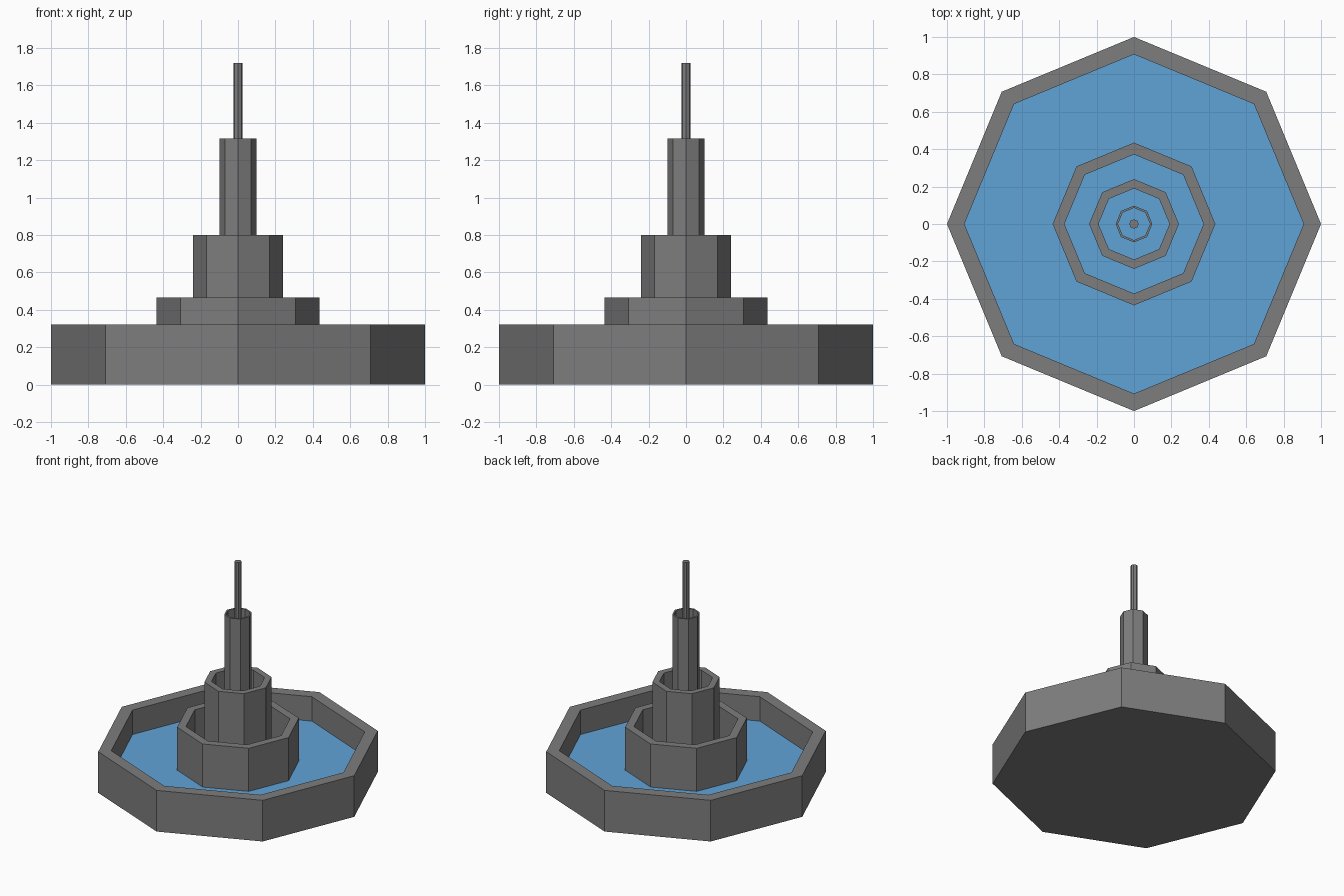
import bpy
import bmesh
from math import cos, sin, tau

if "Cube" in bpy.data.objects:
    bpy.data.objects.remove(bpy.data.objects["Cube"])

SIDES = 8
WATER_Z = 0.13


def material(name, rgb):
    m = bpy.data.materials.new(name)
    m.diffuse_color = (*rgb, 1.0)
    m.use_nodes = True
    m.node_tree.nodes["Principled BSDF"].inputs["Base Color"].default_value = m.diffuse_color
    return m


stone = material("grey stone", (0.205, 0.205, 0.205))
blue = material("blue water", (0.117, 0.37, 0.68))


def ring(bm, r, z):
    return [bm.verts.new((r * cos(tau * i / SIDES), r * sin(tau * i / SIDES), z))
            for i in range(SIDES)]


def lathe(name, profile, mat, loop=False):
    """Sweep (radius, z) points into an octagonal solid; cap the ends or join them in a loop."""
    bm = bmesh.new()
    rings = [ring(bm, r, z) for r, z in profile]
    pairs = list(zip(rings, rings[1:]))
    if loop:
        pairs.append((rings[-1], rings[0]))
    for a, b in pairs:
        for i in range(SIDES):
            j = (i + 1) % SIDES
            bm.faces.new((a[i], a[j], b[j], b[i]))
    if not loop:
        if len(rings) > 1:
            bm.faces.new(rings[0][::-1])
        bm.faces.new(rings[-1])
    if len(rings) > 1:
        bmesh.ops.recalc_face_normals(bm, faces=bm.faces)
    me = bpy.data.meshes.new(name)
    bm.to_mesh(me)
    bm.free()
    me.materials.append(mat)
    ob = bpy.data.objects.new(name, me)
    bpy.context.collection.objects.link(ob)
    return ob


# Outer basin: solid base, wall, rim and recessed floor
lathe("basin", [(1, 0), (1, 0.32), (0.907, 0.32), (0.907, WATER_Z - 0.01)], stone)

# One water sheet fills the basin and shows inside every tube
lathe("water", [(0.907, WATER_Z)], blue)

# Nested open tubes, tallest in the middle
for name, outer, inner, top in (
    ("lower_tier", 0.435, 0.372, 0.465),
    ("middle_tier", 0.24, 0.19, 0.80),
    ("upper_tier", 0.098, 0.086, 1.315),
):
    z = WATER_Z - 0.01
    lathe(name, [(outer, z), (outer, top), (inner, top), (inner, z)], stone, loop=True)

# Central spout
lathe("spout", [(0.025, WATER_Z - 0.01), (0.025, 1.72)], stone)
